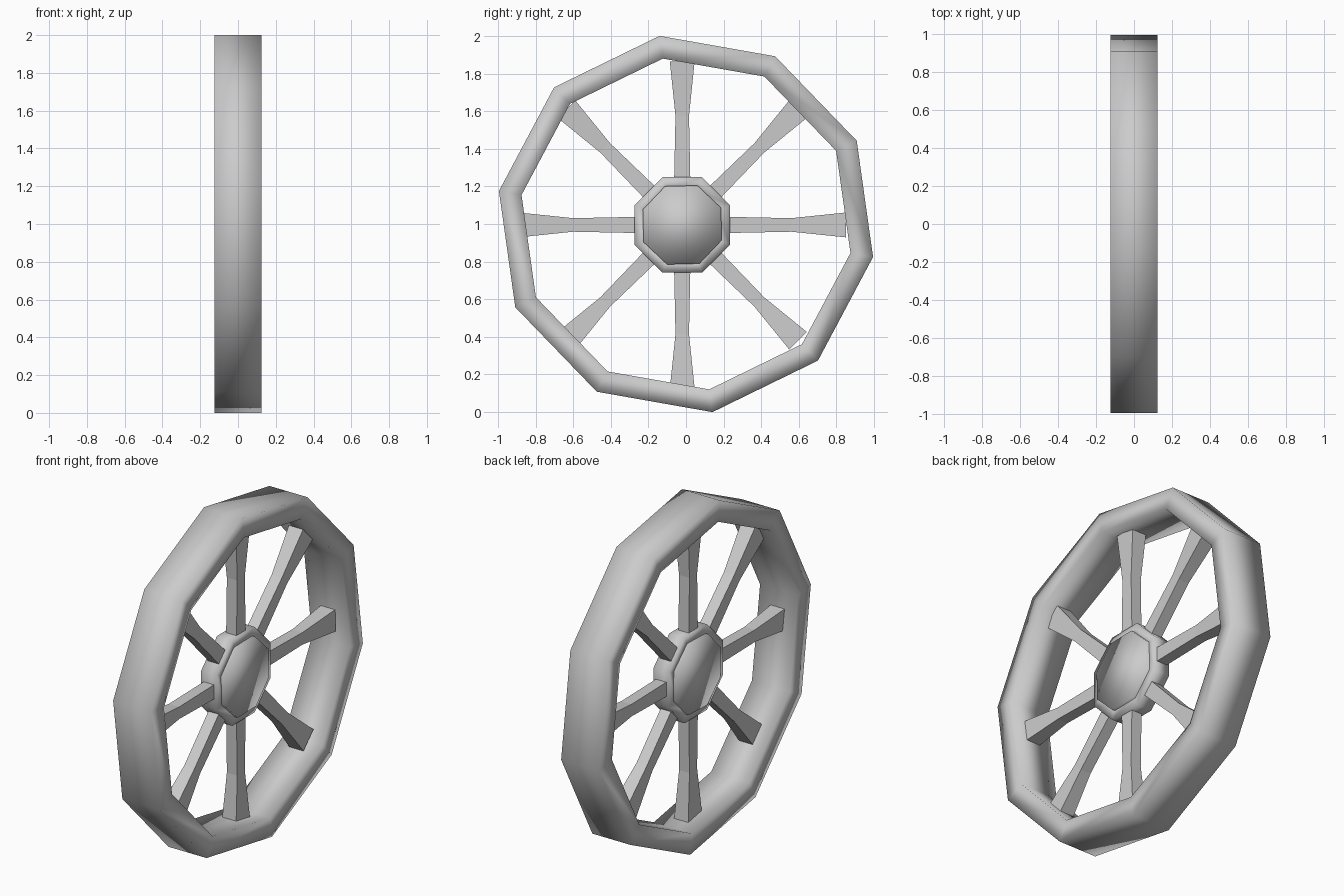
import bpy, bmesh
from math import radians, cos, sin, pi
from mathutils import Matrix

if "Cube" in bpy.data.objects:
    bpy.data.objects.remove(bpy.data.objects["Cube"])

HUB_Y, HUB_Z = -0.02, 0.995


def finish(bm, name, smooth):
    bmesh.ops.recalc_face_normals(bm, faces=bm.faces)
    for f in bm.faces:
        f.smooth = smooth
    mesh = bpy.data.meshes.new(name)
    bm.to_mesh(mesh)
    bm.free()
    obj = bpy.data.objects.new(name, mesh)
    bpy.context.collection.objects.link(obj)
    return obj


def ring(name, sides, start, profile, cy, cz):
    """Sweep a closed (x, radius) profile around the x axis."""
    bm = bmesh.new()
    loops = []
    for i in range(sides):
        a = radians(start) + 2 * pi * i / sides
        loops.append([bm.verts.new((x, cy + r * cos(a), cz + r * sin(a)))
                      for x, r in profile])
    n = len(profile)
    for i in range(sides):
        p, q = loops[i], loops[(i + 1) % sides]
        for j in range(n):
            k = (j + 1) % n
            bm.faces.new((p[j], p[k], q[k], q[j]))
    return finish(bm, name, True)


# Ten-sided rim
ring("rim", 10, 98,
     [(-0.125, 1.01), (0.125, 1.01), (0.125, 0.888), (-0.125, 0.888)], 0, 1)

# Eight-sided hub collar
ring("hub_collar", 8, 22.5,
     [(-0.05, 0.275), (0.05, 0.275), (0.05, 0.2), (-0.05, 0.2)], HUB_Y, HUB_Z)

# Hub cap disc, proud of the collar on both sides
bm = bmesh.new()
bmesh.ops.create_cone(bm, cap_ends=True, segments=8, radius1=0.225,
                      radius2=0.225, depth=0.14)
bmesh.ops.transform(bm, verts=bm.verts,
                    matrix=Matrix.Translation((0, HUB_Y, HUB_Z))
                    @ Matrix.Rotation(pi / 2, 4, 'Y')
                    @ Matrix.Rotation(radians(24), 4, 'Z'))
finish(bm, "hub_disc", True)

# Spokes: square section, waisted in the middle and flared at the rim
# stations: distance from hub, half width, half thickness
STATIONS = [(0.24, 0.043, 0.034), (0.58, 0.036, 0.034), (0.87, 0.066, 0.047)]
for i in range(8):
    bm = bmesh.new()
    loops = [[bm.verts.new((sx * t, sy * w, r))
              for sx, sy in ((-1, -1), (1, -1), (1, 1), (-1, 1))]
             for r, w, t in STATIONS]
    for p, q in zip(loops, loops[1:]):
        for j in range(4):
            k = (j + 1) % 4
            bm.faces.new((p[j], p[k], q[k], q[j]))
    bm.faces.new(loops[0])
    bm.faces.new(loops[-1])
    bmesh.ops.transform(bm, verts=bm.verts,
                        matrix=Matrix.Translation((0, HUB_Y, HUB_Z))
                        @ Matrix.Rotation(i * pi / 4, 4, 'X'))
    finish(bm, f"spoke_{i + 1}", False)
